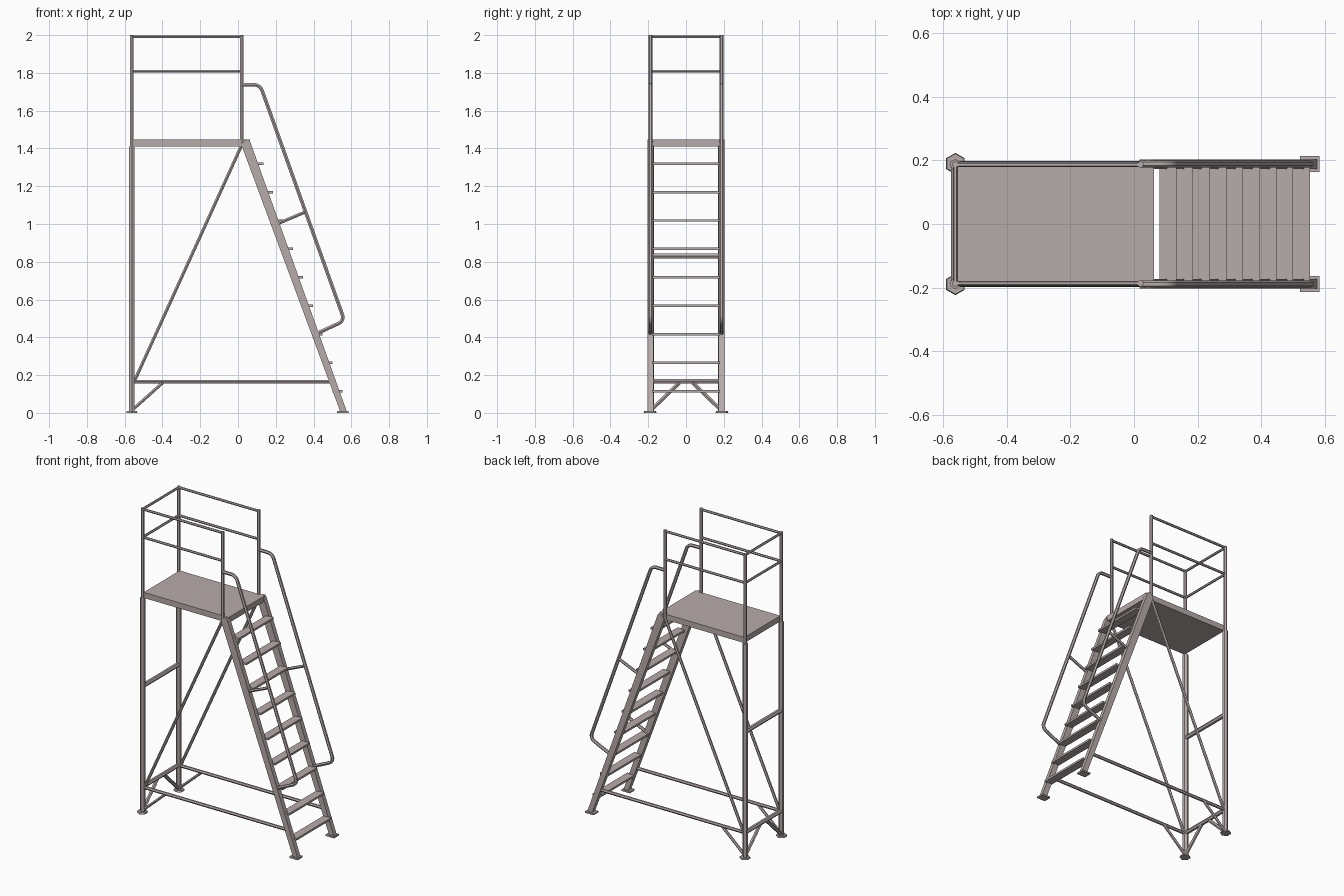
import bpy, bmesh, math
from mathutils import Vector

if "Cube" in bpy.data.objects:
    bpy.data.objects.remove(bpy.data.objects["Cube"])

metal = bpy.data.materials.new("warm grey metal")
metal.diffuse_color = (0.47, 0.41, 0.405, 1)
metal.use_nodes = True
metal.node_tree.nodes["Principled BSDF"].inputs["Base Color"].default_value = metal.diffuse_color

Y = 0.187          # side frame offset
XR, XF = -0.562, 0.02   # rear and front post positions


def finish(name, bm, mirror):
    bmesh.ops.recalc_face_normals(bm, faces=bm.faces)
    me = bpy.data.meshes.new(name)
    bm.to_mesh(me)
    bm.free()
    me.materials.append(metal)
    ob = bpy.data.objects.new(name, me)
    bpy.context.collection.objects.link(ob)
    if mirror:
        m = ob.modifiers.new("Mirror", 'MIRROR')
        m.use_axis = (False, True, False)
        m.use_mirror_merge = False
    return ob


def tube(name, pts, r, mirror=True, side=(0, 1, 0), sides=6, r_end=None):
    """Mitred tube along a path lying in the plane normal to 'side'."""
    bm = bmesh.new()
    pts = [Vector(p) for p in pts]
    side = Vector(side)
    rings = []
    for i, p in enumerate(pts):
        a = (p - pts[i - 1]).normalized() if i else (pts[1] - p).normalized()
        b = (pts[i + 1] - p).normalized() if i < len(pts) - 1 else a
        t = (a + b).normalized()
        n = side.cross(t).normalized() / max(0.3, t.dot(a))
        rad = r_end if (r_end and i == len(pts) - 1) else r
        rings.append([bm.verts.new(p + rad * (side * math.cos(k * math.tau / sides)
                                              + n * math.sin(k * math.tau / sides)))
                      for k in range(sides)])
    for u, v in zip(rings, rings[1:]):
        for k in range(sides):
            j = (k + 1) % sides
            bm.faces.new((u[k], u[j], v[j], v[k]))
    bm.faces.new(rings[0])
    bm.faces.new(rings[-1])
    return finish(name, bm, mirror)


def prism(name, profile, y0, y1, mirror=False):
    """Extrude an xz profile from y0 to y1."""
    bm = bmesh.new()
    f = bm.faces.new([bm.verts.new((x, y0, z)) for x, z in profile])
    ext = bmesh.ops.extrude_face_region(bm, geom=[f])
    bmesh.ops.translate(bm, vec=(0, y1 - y0, 0),
                        verts=[v for v in ext["geom"] if isinstance(v, bmesh.types.BMVert)])
    return finish(name, bm, mirror)


def rect(x0, x1, z0, z1):
    return [(x0, z0), (x1, z0), (x1, z1), (x0, z1)]


def arc(cx, cz, r, a0, a1, n=5):
    return [(cx + r * math.cos(math.radians(a0 + (a1 - a0) * i / n)),
             Y + 0.002, cz + r * math.sin(math.radians(a0 + (a1 - a0) * i / n)))
            for i in range(n + 1)]


# Platform
prism("platform", rect(-0.555, 0.063, 1.41, 1.447), -0.187, 0.187)

# Rear legs and their hexagonal feet
tube("rear_leg", [(XR, Y, 0), (XR, Y, 1.41)], 0.0175)
tube("rear_foot", [(XR, Y + 0.003, 0), (XR, Y + 0.003, 0.01)], 0.034, r_end=0.031)

# Guard posts and rails
tube("rear_guard_post", [(XR, Y, 1.40), (XR, Y, 2.0)], 0.0108)
tube("front_guard_post", [(XF, Y, 1.41), (XF, Y, 2.0)], 0.0108)
for label, z in (("upper", 1.992), ("middle", 1.808)):
    tube(label + "_side_rail", [(XR, Y, z), (XF, Y, z)], 0.008)
    tube(label + "_rear_rail", [(XR, -Y, z), (XR, Y, z)], 0.008, False, (1, 0, 0))

# Ladder stringers with square feet
prism("ladder_stringer", [(0.542, 0.005), (0.577, 0.005), (0.065, 1.435), (0.055, 1.447),
                          (0.035, 1.445), (0.018, 1.418)], 0.173, 0.203, True)
prism("ladder_foot", rect(0.523, 0.584, 0, 0.01), 0.163, 0.214, True)

# Nine treads
for i in range(9):
    z, x = 0.116 + 0.1505 * i, 0.553 - 0.0524 * i
    prism("tread_%d" % (i + 1), rect(x - 0.054, x, z - 0.007, z + 0.006), -0.18, 0.18)

# Bent handrails and their mid supports
yh = Y + 0.002
path = ([(XF, yh, 1.737)] + arc(0.085, 1.692, 0.045, 90, 20)
        + arc(0.519, 0.507, 0.036, 20, -65) + [(0.425, yh, 0.424)])
tube("handrail", path, 0.0108)
tube("handrail_support", [(0.22, yh, 1.006), (0.352, yh, 1.062)], 0.0095)

# Side bracing
tube("side_diagonal", [(-0.55, Y, 0.165), (0.025, Y, 1.43)], 0.0095)
tube("lower_side_rail", [(XR, Y, 0.166), (0.50, Y, 0.166)], 0.0105)
tube("side_knee_brace", [(-0.56, Y, 0.015), (-0.395, Y, 0.163)], 0.0095)

# Rear bracing between the legs
tube("rear_cross_bar", [(XR, -Y, 0.83), (XR, Y, 0.83)], 0.0145, False, (1, 0, 0))
tube("lower_rear_bar", [(XR, -Y, 0.168), (XR, Y, 0.168)], 0.0135, False, (1, 0, 0))
tube("rear_knee_brace", [(XR, 0.185, 0.015), (XR, 0.035, 0.16)], 0.0115, True, (1, 0, 0))
